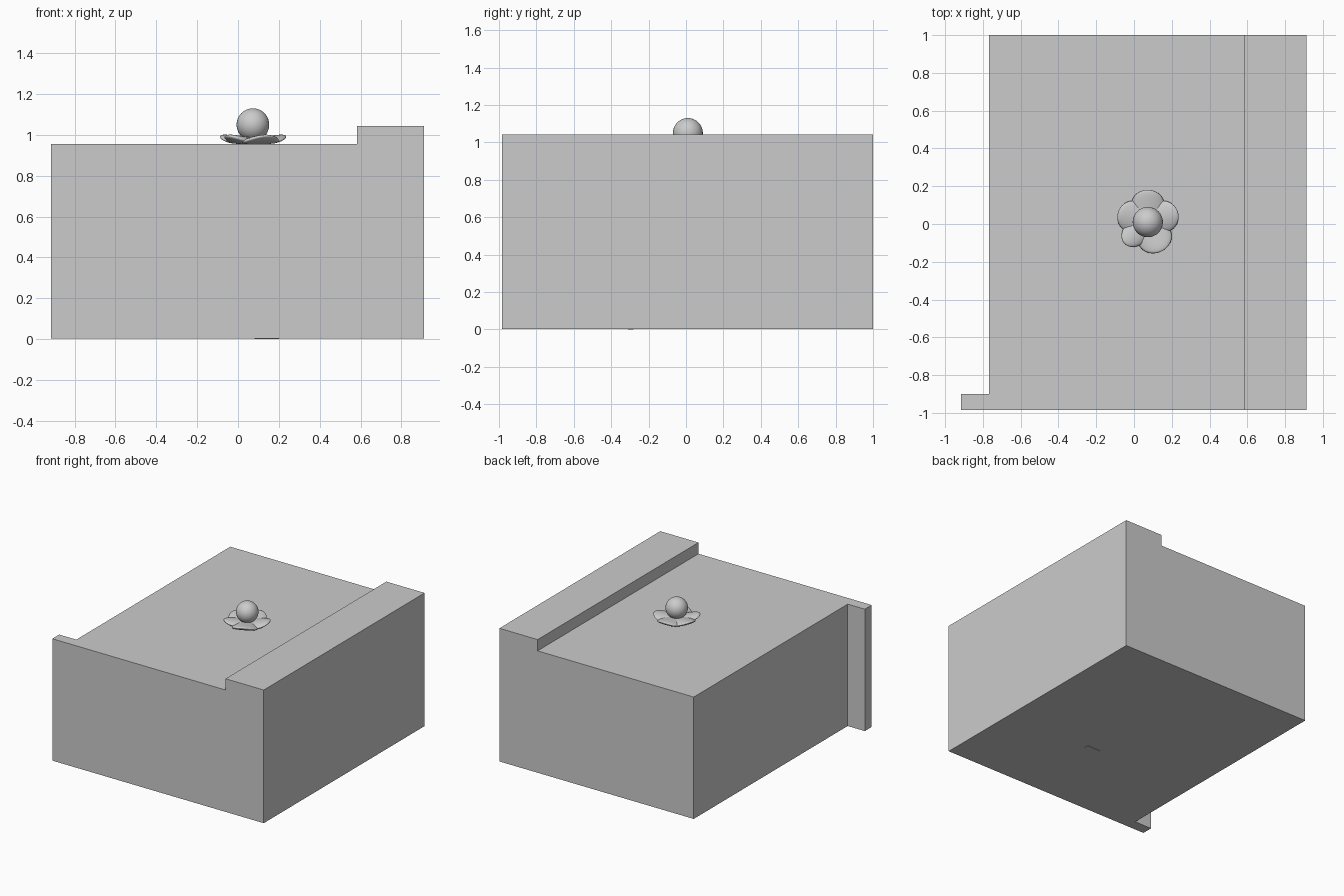
import bpy, bmesh, math
from mathutils import Matrix, Vector

if "Cube" in bpy.data.objects:
    bpy.data.objects.remove(bpy.data.objects["Cube"])


def make_object(name, bm):
    bmesh.ops.recalc_face_normals(bm, faces=bm.faces)
    mesh = bpy.data.meshes.new(name)
    bm.to_mesh(mesh)
    bm.free()
    ob = bpy.data.objects.new(name, mesh)
    bpy.context.collection.objects.link(ob)
    return ob


def prism(name, profile, axis, lo, hi):
    """Extrude a 2D profile along y (xz profile) or z (xy profile)."""
    bm = bmesh.new()
    place = (lambda a, b: (a, lo, b)) if axis == 'y' else (lambda a, b: (a, b, lo))
    step = Vector((0, hi - lo, 0)) if axis == 'y' else Vector((0, 0, hi - lo))
    face = bm.faces.new([bm.verts.new(place(a, b)) for a, b in profile])
    top = bmesh.ops.extrude_face_region(bm, geom=[face])['geom']
    bmesh.ops.translate(bm, vec=step, verts=[v for v in top if isinstance(v, bmesh.types.BMVert)])
    return make_object(name, bm)


def smooth(ob):
    for p in ob.data.polygons:
        p.use_smooth = True


# Block with the footprint including the front-left flange
prism("cabinet_body",
      [(-0.915, -0.985), (0.912, -0.985), (0.912, 1.0), (-0.767, 1.0),
       (-0.767, -0.90), (-0.915, -0.90)], 'z', 0.003, 0.955)

# Raised ledge along the right edge
prism("raised_ledge", [(0.582, 0.955), (0.912, 0.955), (0.912, 1.043), (0.582, 1.043)],
      'y', -0.985, 1.0)

# Thin tab under the block
prism("underside_tab", [(0.08, 0), (0.20, 0), (0.20, 0.004), (0.08, 0.004)], 'y', -0.31, -0.28)

# Flower petals: flattened domes tilted upward around the centre
centre = Vector((0.073, 0.01, 0.973))
petals = [(90, 0.088, 0.088), (20, 0.085, 0.084), (-66, 0.088, 0.092),
          (-138, 0.085, 0.066), (160, 0.083, 0.085)]
for i, (deg, reach, half_width) in enumerate(petals):
    bm = bmesh.new()
    bmesh.ops.create_uvsphere(bm, u_segments=32, v_segments=16, radius=1)
    for v in bm.verts:
        v.co = Vector((v.co.x * 0.085, v.co.y * half_width, v.co.z * 0.019))
        v.co.z += 1.2 * v.co.x ** 2 - 1.2 * v.co.y ** 2   # cupped tip, drooping sides
    m = (Matrix.Translation(centre) @ Matrix.Rotation(math.radians(deg), 4, 'Z')
         @ Matrix.Translation((reach, 0, 0.003)) @ Matrix.Rotation(math.radians(-7), 4, 'Y'))
    bmesh.ops.transform(bm, matrix=m, verts=bm.verts)
    smooth(make_object(f"petal_{i + 1}", bm))

# Round centre of the flower
bm = bmesh.new()
bmesh.ops.create_uvsphere(bm, u_segments=48, v_segments=24, radius=0.08,
                          matrix=Matrix.Translation((0.073, 0.01, 1.05)))
smooth(make_object("flower_centre", bm))
